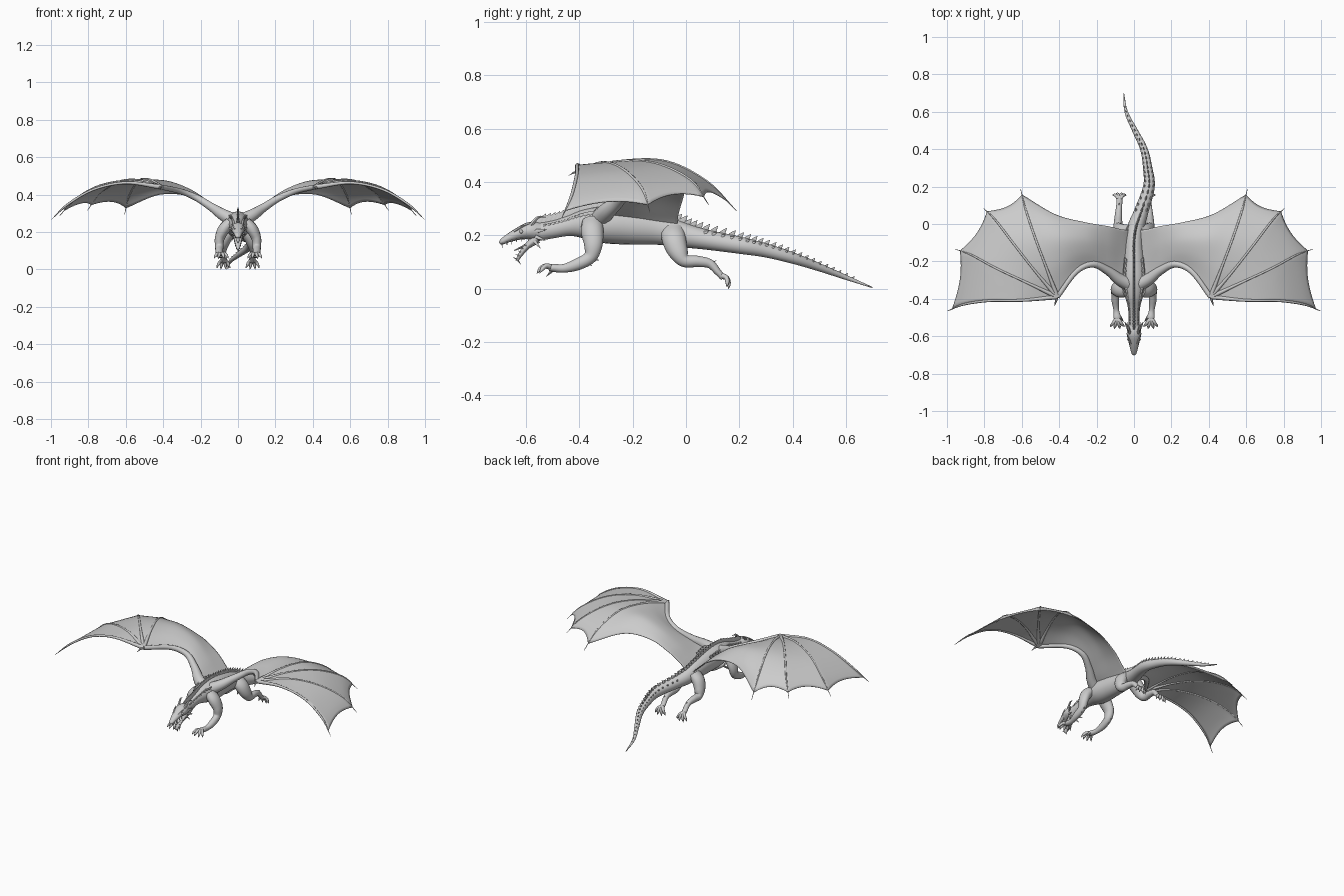
import bpy, bmesh, math
from mathutils import Vector

cube = bpy.data.objects.get("Cube")
if cube:
    bpy.data.objects.remove(cube)

hide = bpy.data.materials.new("pale grey hide")
hide.use_nodes = True
hide.diffuse_color = (0.6, 0.6, 0.6, 1)
hide.node_tree.nodes["Principled BSDF"].inputs["Base Color"].default_value = (0.6, 0.6, 0.6, 1)

X, Y, Z = Vector((1, 0, 0)), Vector((0, 1, 0)), Vector((0, 0, 1))


def smooth(points, steps=6):
    """Catmull-Rom curve through points of any size."""
    p = [Vector(q) for q in points]
    p = [p[0] * 2 - p[1]] + p + [p[-1] * 2 - p[-2]]
    out = []
    for a, b, c, d in zip(p, p[1:], p[2:], p[3:]):
        for k in range(steps):
            t = k / steps
            out.append((b * 2 + (c - a) * t + (a * 2 - b * 5 + c * 4 - d) * t ** 2
                        + (b * 3 - a - c * 3 + d) * t ** 3) / 2)
    return out + [p[-2]]


def at(curve, t):
    """Position on a sampled curve at t from 0 to 1."""
    f = min(max(t, 0), 1) * (len(curve) - 1)
    i = min(int(f), len(curve) - 2)
    return Vector(curve[i].lerp(curve[i + 1], f - i)[:3])


def tube(bm, points, ref=X, sides=12, steps=6):
    """Tapered tube; each point is x, y, z, radius along ref, other radius."""
    path = smooth(points, steps)
    pos = [Vector(q[:3]) for q in path]
    rings = []
    for i, q in enumerate(path):
        t = (pos[min(i + 1, len(pos) - 1)] - pos[max(i - 1, 0)]).normalized()
        a = (ref - t * ref.dot(t)).normalized()
        b = t.cross(a)
        ring = []
        for k in range(sides):
            w = math.tau * k / sides
            ring.append(bm.verts.new(pos[i] + a * max(q[3], 0.0005) * math.cos(w)
                                     + b * max(q[-1], 0.0005) * math.sin(w)))
        rings.append(ring)
    for r, s in zip(rings, rings[1:]):
        for k in range(sides):
            n = (k + 1) % sides
            bm.faces.new((r[k], r[n], s[n], s[k]))
    bm.faces.new(rings[0])
    bm.faces.new(rings[-1])


def spike(bm, base, tip, thin, wide, bend=0):
    """Pointed scale, horn, tooth or claw."""
    base, tip = Vector(base), Vector(tip)
    mid = base.lerp(tip, 0.5) + Z * bend
    tube(bm, [(*base, thin, wide), (*mid, thin * 0.65, wide * 0.65), (*tip, 0, 0)],
         sides=6, steps=3)


def grid(bm, surface, nu, nv):
    rows = [[bm.verts.new(surface(i / nu, j / nv)) for j in range(nv + 1)]
            for i in range(nu + 1)]
    for r, s in zip(rows, rows[1:]):
        for j in range(nv):
            bm.faces.new((r[j], r[j + 1], s[j + 1], s[j]))


def finish(name, bm, mirror=False, thick=0):
    bmesh.ops.remove_doubles(bm, verts=bm.verts, dist=0.0002)
    bmesh.ops.recalc_face_normals(bm, faces=bm.faces)
    mesh = bpy.data.meshes.new(name)
    bm.to_mesh(mesh)
    bm.free()
    mesh.materials.append(hide)
    obj = bpy.data.objects.new(name, mesh)
    bpy.context.collection.objects.link(obj)
    if thick:
        mod = obj.modifiers.new("thickness", 'SOLIDIFY')
        mod.thickness, mod.offset = thick, 0
    if mirror:
        obj.modifiers.new("mirror", 'MIRROR')
    bpy.ops.object.select_all(action='DESELECT')
    obj.select_set(True)
    bpy.context.view_layer.objects.active = obj
    bpy.ops.object.shade_smooth_by_angle(angle=math.radians(50))


# Neck, torso and swaying tail in one sweep
spine = [(0, -.57, .21, .03, .034), (0, -.5, .222, .029, .033), (0, -.44, .235, .034, .038),
         (0, -.38, .242, .05, .055), (0, -.3, .24, .068, .07), (0, -.2, .233, .06, .068),
         (0, -.1, .222, .05, .058), (.01, -.02, .203, .046, .048), (.04, .07, .185, .038, .038),
         (.08, .2, .163, .031, .032), (.073, .3, .143, .025, .026), (.053, .4, .115, .02, .021),
         (.005, .5, .08, .015, .015), (-.042, .6, .042, .009, .009), (-.055, .7, .004, .002, .002)]
bm = bmesh.new()
tube(bm, spine, sides=24)
finish("body_and_tail", bm)

# Ridge of scales along the back, shrinking toward the tail tip
bm = bmesh.new()
path = smooth(spine, 4)
for i, q in enumerate(path[1:-3]):
    top = Vector(q[:3]) + Z * q[4] * 0.9
    size = 0.034 if q[1] < 0 else 0.008 + 0.03 * (0.7 - q[1])
    along = (Vector(path[i + 2][:3]) - Vector(path[i][:3])).normalized()
    spike(bm, top, top + Z * size + along * size * 0.8, size * 0.22, size * 0.5)
finish("back_ridge", bm)

# Smaller scale rows beside the ridge
bm = bmesh.new()
for side in (-1, 1):
    for i, q in enumerate(path[2:-6]):
        if -.2 < q[1] < .05:
            continue
        base = Vector(q[:3]) + X * side * q[3] * 0.7 + Z * q[4] * 0.62
        size = q[3] * 0.45
        spike(bm, base, base + Vector((side * 0.3, 0.9, 0.5)) * size, size * 0.4, size * 0.5)
finish("side_scales", bm)

# Head with open jaws
bm = bmesh.new()
tube(bm, [(0, -.545, .213, .03, .034), (0, -.585, .217, .039, .033), (0, -.625, .207, .031, .024),
          (0, -.665, .19, .021, .016), (0, -.69, .176, .014, .011), (0, -.7, .17, .005, .004)], sides=16)
finish("skull", bm)
bm = bmesh.new()
tube(bm, [(0, -.56, .188, .028, .02), (0, -.595, .16, .023, .012), (0, -.62, .13, .016, .009),
          (0, -.635, .104, .006, .005)], sides=16)
finish("lower_jaw", bm)
bm = bmesh.new()
tube(bm, [(0, -.58, .178, .012, .005), (0, -.615, .157, .009, .004), (0, -.645, .143, .003, .002)])
finish("tongue", bm)

# Horns, brows, cheek spines, nostrils and teeth
bm = bmesh.new()
spike(bm, (.022, -.585, .235), (.036, -.525, .268), .009, .009, .016)
spike(bm, (.03, -.565, .215), (.052, -.52, .222), .007, .009)
spike(bm, (.028, -.565, .195), (.045, -.525, .18), .006, .008)
spike(bm, (.022, -.57, .18), (.034, -.545, .15), .005, .007)
spike(bm, (.016, -.645, .214), (.036, -.59, .242), .007, .007, .004)
spike(bm, (.008, -.68, .185), (.014, -.66, .205), .005, .005)
for k in range(5):
    y = -.69 + k * .018
    spike(bm, (.009 + k * .004, y, .172 + k * .005), (.01 + k * .004, y, .153 + k * .006), .0025, .003)
    spike(bm, (.008 + k * .003, -.634 + k * .01, .11 + k * .012),
          (.009 + k * .003, -.65 + k * .01, .118 + k * .012), .0025, .003)
spike(bm, (0, -.632, .107), (0, -.618, .088), .004, .004)
finish("horns_and_teeth", bm, mirror=True)
bm = bmesh.new()
bmesh.ops.create_uvsphere(bm, u_segments=12, v_segments=8, radius=.007)
bmesh.ops.translate(bm, verts=bm.verts, vec=(.03, -.618, .214))
finish("eyes", bm, mirror=True)


def foot(bm, base, heading, length):
    """Four fanned toes, each ending in a hooked claw."""
    base, heading = Vector(base), Vector(heading).normalized()
    up = heading.cross(-X) if heading.cross(-X).z > 0 else heading.cross(X)
    for fan in (-.75, -.25, .25, .75):
        d = (heading + X * fan).normalized() * length
        p = [base, base + d * .45 + up * .01, base + d * .78, base + d - up * .014]
        tube(bm, [(*q, r) for q, r in zip(p, (.012, .009, .0075, .001))], sides=8, steps=4)


# Front legs
bm = bmesh.new()
tube(bm, [(.04, -.35, .25, .03, .04), (.075, -.352, .215, .032, .042), (.098, -.348, .165, .026, .035),
          (.1, -.36, .118, .022, .025), (.1, -.41, .09, .02, .022), (.095, -.46, .076, .015, .016),
          (.09, -.5, .078, .02, .015), (.09, -.515, .076, .012, .01)], sides=16)
foot(bm, (.09, -.5, .078), (0, -1, -.12), .064)
spike(bm, (.075, -.495, .075), (.055, -.525, .045), .008, .008)
spike(bm, (.1, -.355, .115), (.105, -.325, .105), .008, .009)
spike(bm, (.1, -.38, .1), (.105, -.352, .085), .006, .007)
finish("front_legs", bm, mirror=True)

# Hind legs
bm = bmesh.new()
tube(bm, [(.025, -.05, .22, .03, .045), (.058, -.045, .185, .036, .045), (.078, -.03, .14, .031, .038),
          (.085, -.005, .105, .024, .025), (.083, .045, .102, .02, .021), (.08, .09, .093, .016, .017),
          (.078, .12, .062, .016, .013), (.078, .14, .04, .014, .011)], sides=16)
foot(bm, (.078, .128, .05), (0, .62, -.6), .06)
spike(bm, (.08, .085, .095), (.08, .115, .105), .006, .007)
finish("hind_legs", bm, mirror=True)

# Wing bones: arm and four fingers fanning from the wrist
wrist = (.41, -.39, .44, .013)
arm = [(.03, -.32, .265, .038), (.08, -.295, .292, .032), (.14, -.25, .332, .023),
       (.22, -.215, .382, .018), (.31, -.255, .418, .015), wrist]
fingers = [
    [wrist, (.6, -.408, .463, .008), (.77, -.41, .428, .007), (.91, -.43, .348, .006), (.998, -.466, .266, .001)],
    [wrist, (.58, -.31, .472, .007), (.74, -.235, .447, .006), (.87, -.165, .375, .005), (.955, -.135, .285, .001)],
    [wrist, (.53, -.25, .476, .007), (.64, -.11, .468, .006), (.74, .02, .405, .005), (.805, .085, .315, .001)],
    [wrist, (.47, -.23, .478, .007), (.53, -.07, .475, .006), (.58, .08, .4, .005), (.607, .19, .292, .001)]]
bm = bmesh.new()
tube(bm, arm, ref=Z)
for f in fingers:
    tube(bm, f, ref=Z, sides=8)
spike(bm, (.41, -.385, .44), (.425, -.44, .425), .009, .009, .006)
finish("wing_bones", bm, mirror=True)

# Wing membrane: scalloped outer panels and the arched panel beside the body
REACH = .92
lead = smooth([p[:3] for p in arm])
ribs = [smooth([p[:3] for p in f]) for f in fingers]
trail = smooth([(.02, -.03, .225), (.06, -.03, .27), (.14, -.012, .335), (.26, .008, .392),
                (.42, .05, .4), at(ribs[3], REACH)])


def inner(u, v):
    arch = at(ribs[3], REACH * v) - lead[-1].lerp(trail[-1], v)
    return at(lead, u).lerp(at(trail, u), v) + arch * u ** 2


bm = bmesh.new()
for near, far in zip(ribs, ribs[1:]):
    def outer(s, t):
        t *= REACH * (1 - .28 * s * (1 - s))
        return at(near, t).lerp(at(far, t), s)
    grid(bm, outer, 12, 24)
grid(bm, inner, 30, 24)
finish("wing_membranes", bm, mirror=True, thick=.004)
